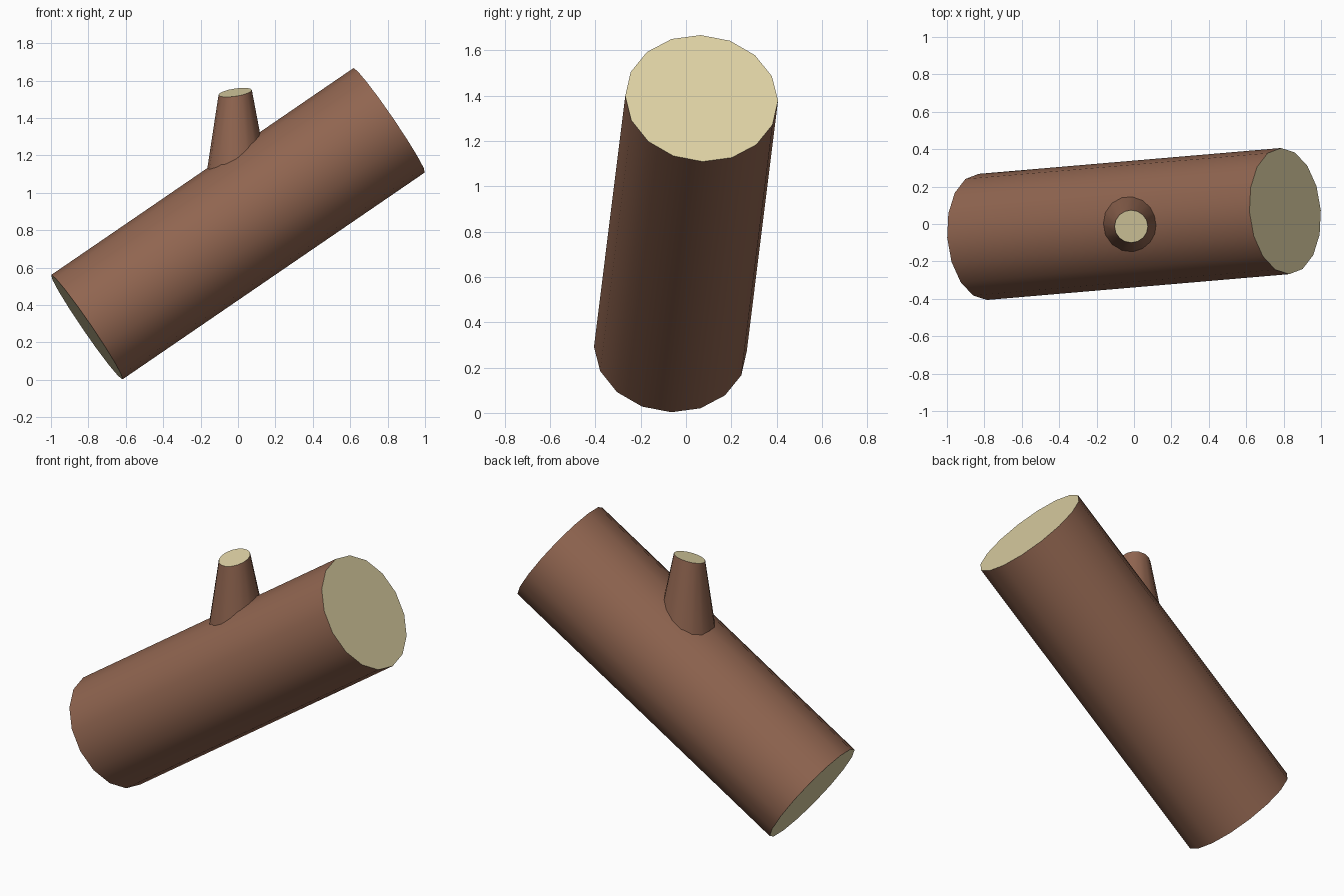
import bpy
import math
from mathutils import Vector

if "Cube" in bpy.data.objects:
    bpy.data.objects.remove(bpy.data.objects["Cube"])


def material(name, rgb):
    m = bpy.data.materials.new(name)
    m.diffuse_color = (*rgb, 1.0)
    m.use_nodes = True
    m.node_tree.nodes["Principled BSDF"].inputs["Base Color"].default_value = m.diffuse_color
    return m


BARK = material("bark brown", (0.28, 0.13, 0.08))
WOOD = material("cut wood", (0.73, 0.64, 0.37))
SIDES = 16


def ring(centre, u, v):
    """Points of an ellipse spanned by the half axes u and v."""
    return [centre + u * math.cos(a) + v * math.sin(a)
            for a in (2 * math.pi * i / SIDES for i in range(SIDES))]


def tube(name, bottom, top):
    """Smooth bark wall between two rings, with flat cut-wood end caps."""
    n = SIDES
    faces = [(i, (i + 1) % n, n + (i + 1) % n, n + i) for i in range(n)]
    faces += [tuple(reversed(range(n))), tuple(range(n, 2 * n))]
    me = bpy.data.meshes.new(name)
    me.from_pydata(bottom + top, [], faces)
    me.materials.append(BARK)
    me.materials.append(WOOD)
    for p in me.polygons:
        is_cap = len(p.vertices) > 4
        p.material_index = int(is_cap)
        p.use_smooth = not is_cap
    ob = bpy.data.objects.new(name, me)
    bpy.context.collection.objects.link(ob)
    # keep the rims of the cuts sharp
    bpy.ops.object.select_all(action='DESELECT')
    ob.select_set(True)
    bpy.context.view_layer.objects.active = ob
    bpy.ops.object.shade_smooth_by_angle(angle=math.radians(40))
    return ob


# Leaning trunk piece
middle = Vector((0, 0, 0.835))
half = Vector((0.808, 0.069, 0.553))
axis = half.normalized()
side = Vector((-0.022, 0.335, -0.01))
side = (side - axis * side.dot(axis)).normalized()
up = axis.cross(side)
R = 0.338
tube("log", ring(middle - half, side * R, up * R),
     ring(middle + half, side * R, up * R))

# Tapered branch stub, its foot buried in the log and its cut slightly tilted
tube("branch_stub",
     ring(Vector((-0.003, 0.006, 1.0)), Vector((0.181, 0, 0)), Vector((0, 0.181, 0))),
     ring(Vector((-0.015, -0.013, 1.537)), Vector((0.089, 0, 0.013)), Vector((0, 0.087, 0.021))))
